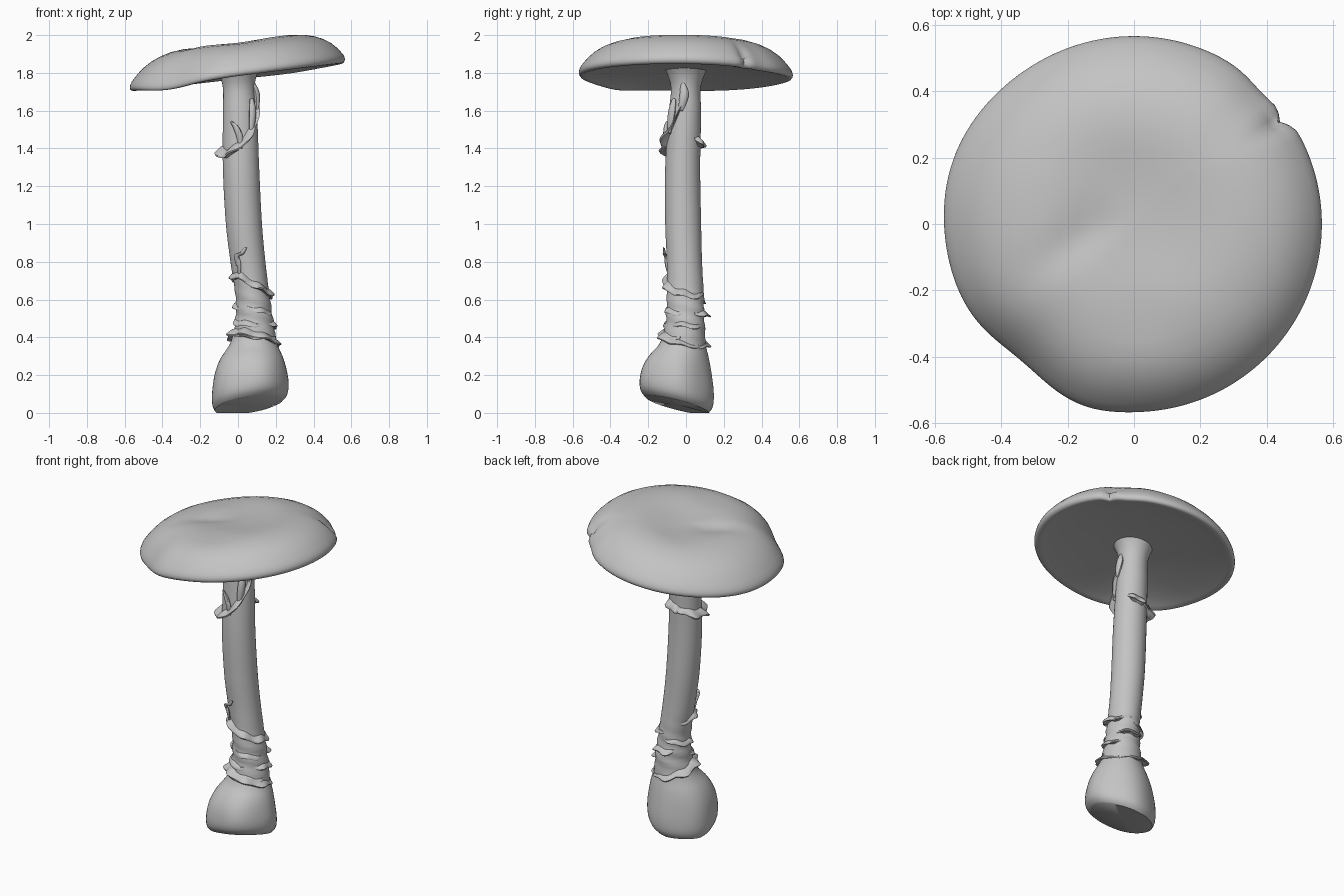
import bpy, bmesh, math
from mathutils import Vector

if "Cube" in bpy.data.objects:
    bpy.data.objects.remove(bpy.data.objects["Cube"])

grey = bpy.data.materials.new("mushroom grey")
grey.diffuse_color = (0.55, 0.55, 0.55, 1)
grey.use_nodes = True
grey.node_tree.nodes["Principled BSDF"].inputs["Base Color"].default_value = grey.diffuse_color


def loft(name, rings, closed=True):
    """Skin a list of point rings and cap both ends."""
    bm = bmesh.new()
    rows = [[bm.verts.new(p) for p in ring] for ring in rings]
    n = len(rows[0])
    for a, b in zip(rows, rows[1:]):
        for i in range(n):
            j = (i + 1) % n
            bm.faces.new((a[i], a[j], b[j], b[i]))
    for end in (rows[0], rows[-1]):
        c = bm.verts.new(sum((v.co for v in end), Vector()) / n)
        for i in range(n):
            bm.faces.new((end[i], end[(i + 1) % n], c))
    bmesh.ops.recalc_face_normals(bm, faces=bm.faces[:])
    me = bpy.data.meshes.new(name)
    bm.to_mesh(me)
    bm.free()
    me.materials.append(grey)
    ob = bpy.data.objects.new(name, me)
    bpy.context.collection.objects.link(ob)
    bpy.ops.object.select_all(action='DESELECT')
    ob.select_set(True)
    bpy.context.view_layer.objects.active = ob
    bpy.ops.object.shade_smooth_by_angle(angle=math.radians(50))
    return ob


def interp(table, t):
    """Smooth (Catmull-Rom style) lookup in rows of (key, values...)."""
    t = max(table[0][0], min(table[-1][0], t))
    k = max(i for i in range(len(table) - 1) if table[i][0] <= t)
    p, q = table[k], table[k + 1]
    o, r = table[max(k - 1, 0)], table[min(k + 2, len(table) - 1)]
    h = q[0] - p[0]
    u = (t - p[0]) / h
    out = []
    for c in range(1, len(p)):
        m0 = (q[c] - o[c]) / (q[0] - o[0]) * h
        m1 = (r[c] - p[c]) / (r[0] - p[0]) * h
        out.append((2*u**3 - 3*u*u + 1) * p[c] + (u**3 - 2*u*u + u) * m0
                   + (3*u*u - 2*u**3) * q[c] + (u**3 - u*u) * m1)
    return out


def bump(deg, centre, width):
    d = (deg - centre + 180) % 360 - 180
    return math.exp(-(d / width) ** 2)


# ---- stem with bulb: height, left, right, front, back extents ----
STEM = [(0.0, -.125, .235, -.215, .12), (.03, -.138, .258, -.24, .14),
        (.10, -.14, .265, -.247, .145), (.2, -.125, .253, -.23, .135),
        (.28, -.095, .235, -.195, .122), (.36, -.045, .207, -.14, .105),
        (.45, -.02, .193, -.112, .1), (.6, -.012, .17, -.102, .095),
        (.8, -.04, .145, -.102, .085), (1.0, -.064, .127, -.11, .08),
        (1.3, -.08, .112, -.11, .075), (1.6, -.08, .1, -.09, .08),
        (1.72, -.08, .088, -.08, .077), (1.79, -.098, .1, -.098, .098),
        (1.85, -.13, .13, -.13, .13)]


def stem_point(z, a, out=0.0):
    x0, x1, y0, y1 = interp(STEM, z)
    c, s = math.cos(a), math.sin(a)
    rip = .004 * math.sin(80 * z + 2 * a) * math.exp(-((z - .52) / .12) ** 2)
    rip += .004 * math.sin(5 * a + 1) * math.exp(-((z - .12) / .15) ** 2)
    x = (x0 + x1) / 2 + ((x1 - x0) / 2 + rip + out) * c
    y = (y0 + y1) / 2 + ((y1 - y0) / 2 + rip + out) * s
    if z < .4:                       # slanted cut at the foot
        foot = max(0, .045 + .15 * (x - .07) - .25 * (y + .05))
        z = foot + z * (.4 - foot) / .4
    return Vector((x, y, z))


N = 48
levels = [0, .008, .02] + [.04 + 1.81 * i / 90 for i in range(91)]
loft("stem", [[stem_point(z, 2 * math.pi * i / N) for i in range(N)] for z in levels])

# ---- cap: fraction of radius, height above the tilted gill plane ----
UNDER = [(.06, .03), (.2, .03), (.4, .024), (.6, .017), (.8, .009), (.92, .001), (.965, -.003)]
RIM = [(.985, .0), (.996, .008), (1.0, .018), (.996, .03), (.983, .046)]
TOP = [(.955, .066), (.92, .088), (.87, .114), (.8, .14), (.72, .16), (.62, .176),
       (.5, .184), (.4, .182), (.3, .177), (.2, .171), (.1, .167), (.04, .166)]


def cap_point(f, h, deg, top):
    a = math.radians(deg)
    R = (.566 - .032 * bump(deg, 230, 17) + .012 * bump(deg, 160, 25)
         - .014 * bump(deg, 45, 9) + .006 * bump(deg, 255, 12))
    R -= .025 * bump(deg, 35, 2.6) * max(0, (f - .8) / .2)     # rim notch
    x, y = R * f * math.cos(a), R * f * math.sin(a)
    z = 1.78 + .13 * x - .012 * y + h
    z -= .028 * bump(deg, 226, 22) * f ** 6                    # drooping edge
    z -= .012 * bump(deg, 60, 30) * f ** 6
    if top:                                                    # soft dents
        u, v = (x + .17) * .75 + (y + .04) * .66, (y + .04) * .75 - (x + .17) * .66
        z -= .016 * math.exp(-(u / .16) ** 2 - (v / .06) ** 2)
        z -= .012 * math.exp(-((x - .02) / .13) ** 2 - ((y + .3) / .08) ** 2)
        z -= .008 * math.exp(-((x + .08) / .15) ** 2 - ((y - .2) / .1) ** 2)
        z -= .02 * bump(deg, 36, 4) * max(0, (f - .75) / .25)
    return Vector((x, y, z))


M = 144
profile = [(f, h, False) for f, h in UNDER + RIM] + [(f, h, True) for f, h in TOP]
loft("cap", [[cap_point(f, h, 360 * i / M, t) for i in range(M)] for f, h, t in profile])


# ---- torn veil remnants: lips that run round the stem ----
def veil(name, path, width, thick=.02, droop=.01):
    steps = max(12, int((path[-1][0] - path[0][0]) / 5))
    rings = []
    for k in range(steps + 1):
        t = k / steps
        deg = path[0][0] + t * (path[-1][0] - path[0][0])
        z = interp(path, deg)[0] + .005 * math.sin(deg * .11)
        s = .15 + .85 * min(1, 4 * t, 4 * (1 - t))
        w = width * s * (1 + .3 * math.sin(deg * .13 + 1))
        th = thick * s
        lip = [(-.015, th), (.35 * w, .5 * th), (.85 * w, .25 * th - droop), (w, -droop),
               (.9 * w, -droop - .3 * th), (.4 * w, -.5 * th), (-.015, -th)]
        rings.append([stem_point(z, math.radians(deg), d) + Vector((0, 0, dz)) for d, dz in lip])
    return loft(name, rings)


veil("upper_veil", [(70, 1.45), (130, 1.41), (180, 1.39), (225, 1.375), (260, 1.41),
                    (300, 1.48), (330, 1.57), (350, 1.64), (370, 1.70)], .038, .03, .012)
veil("upper_veil_back", [(40, 1.46), (70, 1.43), (110, 1.43)], .03, .035)
veil("middle_veil", [(140, .70), (200, .725), (230, .73), (270, .69), (320, .65),
                     (360, .63), (400, .62), (440, .64)], .026, .026)
veil("lower_veil", [(d, .39 - .04 * math.cos(math.radians(d - 45)))
                    for d in range(45, 410, 30)], .036, .024)
for i, (start, end, z0, z1, w) in enumerate([
        (190, 350, .43, .40, .024), (30, 130, .53, .53, .026), (320, 410, .48, .46, .02),
        (250, 350, .56, .53, .014), (90, 220, .60, .56, .018), (180, 290, .49, .47, .014)]):
    veil("veil_ridge_%d" % (i + 1), [(start, z0), ((start + end) / 2, (z0 + z1) / 2 - .006),
                                     (end, z1)], w, .018)


# ---- hanging shreds: tapered strands on the stem surface ----
def shred(name, path, radius):
    """path rows: (degrees, height, distance out from the stem)."""
    table = [(i,) + p for i, p in enumerate(path)]
    rings = []
    for k in range(13):
        t = k / 12
        deg, z, out = interp(table, t * (len(path) - 1))
        a = math.radians(deg)
        r = radius * (.3 + .7 * math.sin(math.pi * (.1 + .8 * t)))
        c, n, s = stem_point(z, a, out), Vector((math.cos(a), math.sin(a), 0)), Vector((-math.sin(a), math.cos(a), 0))
        up = Vector((0, 0, .5))
        rings.append([c + r * (math.cos(q) * (n * .7 + up) + math.sin(q) * s)
                      for q in (2 * math.pi * i / 8 for i in range(8))])
    return loft(name, rings)


shred("flap_front", [(245, 1.54, .012), (258, 1.51, .01), (268, 1.46, .008), (270, 1.40, .0)], .018)
shred("flap_front_right", [(315, 1.66, .004), (312, 1.58, .01), (305, 1.48, .008)], .022)
shred("flap_right", [(350, 1.74, -.005), (355, 1.68, .008), (345, 1.60, .004)], .024)
shred("strand_low", [(235, .78, .012), (240, .83, .022), (255, .845, .014), (268, .875, .012)], .014)
shred("strand_hang", [(240, .84, .016), (242, .79, .014), (236, .73, .008)], .013)
